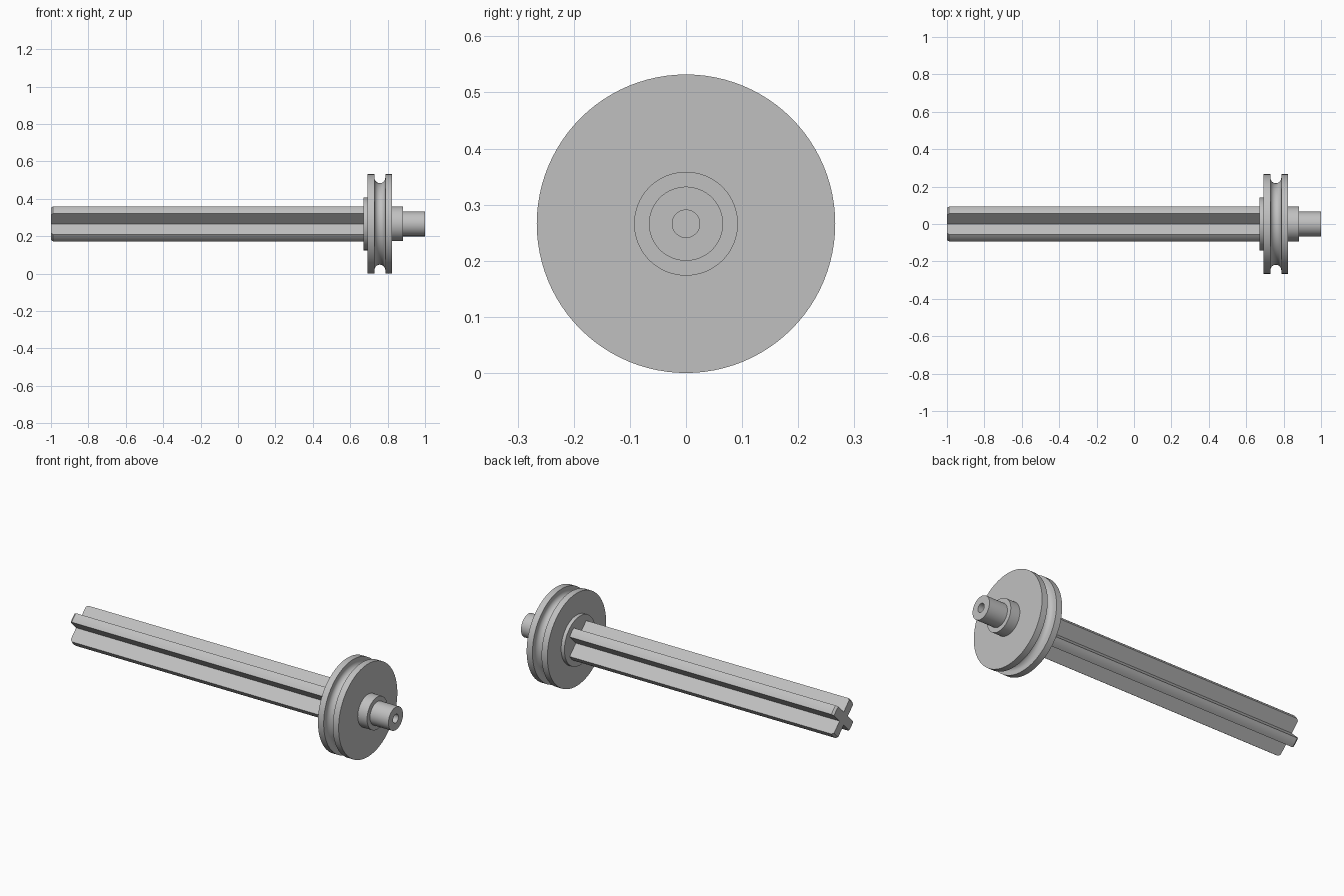
import bpy, bmesh, math
from mathutils import Matrix, Vector

cube = bpy.data.objects.get("Cube")
if cube:
    bpy.data.objects.remove(cube, do_unlink=True)

AXIS_Z = 0.266
SEGMENTS = 96

grey = bpy.data.materials.new("light_grey")
grey.use_nodes = True
COLOUR = (0.53, 0.53, 0.53, 1)
grey.diffuse_color = COLOUR
grey.node_tree.nodes["Principled BSDF"].inputs["Base Color"].default_value = COLOUR


def finish(bm, name):
    """Turn a bmesh into a grey object on the shaft axis, smooth with sharp edges."""
    bmesh.ops.recalc_face_normals(bm, faces=bm.faces)
    mesh = bpy.data.meshes.new(name)
    bm.to_mesh(mesh)
    bm.free()
    mesh.materials.append(grey)
    obj = bpy.data.objects.new(name, mesh)
    obj.location.z = AXIS_Z
    bpy.context.collection.objects.link(obj)
    bpy.ops.object.select_all(action='DESELECT')
    obj.select_set(True)
    bpy.context.view_layer.objects.active = obj
    bpy.ops.object.shade_smooth_by_angle(angle=math.radians(30))
    return obj


def lathe(name, profile):
    """Revolve (x, radius) points, starting and ending on the axis, around x."""
    bm = bmesh.new()
    verts = [bm.verts.new((x, 0, r)) for x, r in profile]
    edges = [bm.edges.new(pair) for pair in zip(verts, verts[1:])]
    bmesh.ops.spin(bm, geom=verts + edges, cent=(0, 0, 0), axis=(1, 0, 0),
                   angle=math.tau, steps=SEGMENTS, use_merge=False)
    bmesh.ops.remove_doubles(bm, verts=bm.verts, dist=1e-5)
    bmesh.ops.dissolve_degenerate(bm, edges=bm.edges, dist=1e-6)
    return finish(bm, name)


def cross_section(radius, half_width):
    """Cross with slightly rounded arm tips, arms on the diagonals."""
    points = []
    tip = math.asin(half_width / radius)
    for arm in range(4):
        turn = Matrix.Rotation(math.radians(45 + 90 * arm), 2)
        for i in range(5):
            a = tip * (i / 2 - 1)
            points.append(turn @ Vector((radius * math.cos(a), radius * math.sin(a))))
        points.append(turn @ Vector((half_width, half_width)))
    return points


# Cross-shaped shaft with a small chamfer at its free end
bm = bmesh.new()
rings = []
for x, radius in ((-1.0, 0.099), (-0.988, 0.109), (0.68, 0.109)):
    rings.append([bm.verts.new((x, p.x, p.y)) for p in cross_section(radius, 0.0265)])
for a, b in zip(rings, rings[1:]):
    for i in range(len(a)):
        j = (i + 1) % len(a)
        bm.faces.new((a[i], a[j], b[j], b[i]))
bm.faces.new(rings[0])
bm.faces.new(rings[-1])
finish(bm, "cross_shaft")

# Thin collar between the shaft and the wheel
lathe("collar", [(0.672, 0), (0.672, 0.141), (0.693, 0.141), (0.693, 0)])

# Pulley wheel with a round-bottomed rim groove
R, G, MID = 0.266, 0.029, 0.7585
groove = [(MID - G * math.cos(math.pi * i / 16),
           R - 0.019 - G * math.sin(math.pi * i / 16)) for i in range(17)]
lathe("pulley_wheel", [(0.693, 0), (0.693, R), (MID - G, R)] + groove
      + [(MID + G, R), (0.824, R), (0.824, 0)])

# Stepped hub
lathe("hub", [(0.824, 0), (0.824, 0.0925), (0.883, 0.0925), (0.883, 0)])

# End spindle with a blind centre hole
lathe("spindle", [(0.883, 0), (0.883, 0.066), (1.0, 0.066),
                  (1.0, 0.0245), (0.89, 0.0245), (0.89, 0)])
